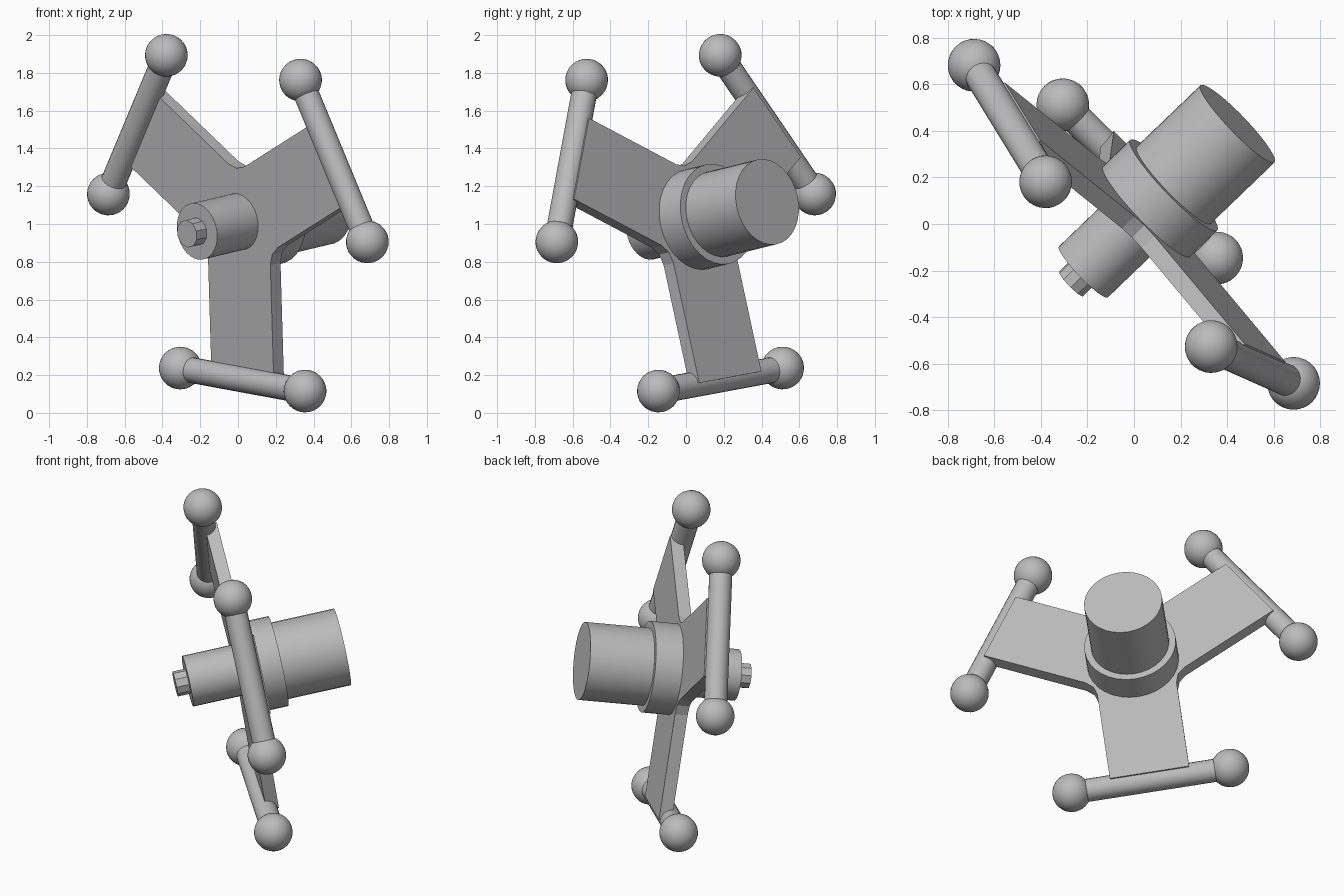
import bpy
import bmesh
from math import radians, sin, cos, pi
from mathutils import Matrix, Vector

cube = bpy.data.objects.get("Cube")
if cube:
    bpy.data.objects.remove(cube, do_unlink=True)

# Single grey finish
grey = bpy.data.materials.new("plain_grey")
grey.use_nodes = True
colour = (0.5, 0.5, 0.5, 1)
grey.diffuse_color = colour
grey.node_tree.nodes["Principled BSDF"].inputs["Base Color"].default_value = colour

# Tilted frame: Z is the shaft axis, Y points away from the lowest arm
axis = Vector((0.711, 0.683, 0.168)).normalized()
up = Vector((-0.029, -0.2105, 0.978))
up = (up - axis * up.dot(axis)).normalized()
side = up.cross(axis)
FRAME = Matrix.Translation((0, 0.003, 1.012)) @ Matrix((side, up, axis)).transposed().to_4x4()

ARM_REACH, ARM_HALF = 0.855, 0.235
BAR_HALF, BAR_RADIUS, BALL_RADIUS = 0.47, 0.068, 0.113


def finish(name, bm, matrix, smooth=True):
    bmesh.ops.recalc_face_normals(bm, faces=bm.faces)
    mesh = bpy.data.meshes.new(name)
    bm.to_mesh(mesh)
    bm.free()
    mesh.materials.append(grey)
    obj = bpy.data.objects.new(name, mesh)
    bpy.context.collection.objects.link(obj)
    obj.matrix_world = FRAME @ matrix
    if smooth:
        bpy.ops.object.select_all(action="DESELECT")
        obj.select_set(True)
        bpy.context.view_layer.objects.active = obj
        bpy.ops.object.shade_smooth_by_angle(angle=radians(35))
    return obj


def cylinder(name, radius, start, end, sides, matrix=Matrix(), smooth=True):
    bm = bmesh.new()
    bmesh.ops.create_cone(bm, cap_ends=True, segments=sides, radius1=radius, radius2=radius,
                          depth=end - start, matrix=Matrix.Translation((0, 0, (start + end) / 2)))
    return finish(name, bm, matrix, smooth)


def ball(name, matrix):
    bm = bmesh.new()
    bmesh.ops.create_uvsphere(bm, u_segments=32, v_segments=16, radius=BALL_RADIUS)
    return finish(name, bm, matrix)


# Three-armed plate with softened inner corners
bm = bmesh.new()
outline = []
for i in range(3):
    turn = Matrix.Rotation(i * 2 * pi / 3, 3, "Z")
    corner = 0.29
    for x, y in ((-ARM_HALF, -0.205), (-ARM_HALF, -ARM_REACH), (ARM_HALF, -ARM_REACH),
                 (ARM_HALF, -0.205), (corner * sin(pi / 3), -corner * cos(pi / 3))):
        outline.append(bm.verts.new(turn @ Vector((x, y, 0))))
face = bm.faces.new(outline)
back = bmesh.ops.extrude_face_region(bm, geom=[face])["geom"]
bmesh.ops.translate(bm, vec=(0, 0, 0.076), verts=[v for v in back if isinstance(v, bmesh.types.BMVert)])
finish("arm_plate", bm, Matrix(), smooth=False)

# Crossbar with a ball on each end, at the tip of every arm
for i, label in enumerate(("lower", "first_upper", "second_upper")):
    tip = Matrix.Rotation(i * 2 * pi / 3, 4, "Z") @ Matrix.Translation((0, -ARM_REACH, 0))
    cylinder(label + "_crossbar", BAR_RADIUS, -BAR_HALF, BAR_HALF, 20,
             tip @ Matrix.Rotation(pi / 2, 4, "Y"))
    for end, sign in (("start", -1), ("finish", 1)):
        ball(f"{label}_{end}_ball", tip @ Matrix.Translation((sign * BAR_HALF, 0, 0)))

# Hub stack along the shaft axis
cylinder("rear_drum", 0.23, 0.2, 0.625, 32)
cylinder("rear_flange", 0.27, 0.07, 0.24, 32)
cylinder("front_boss", 0.152, -0.305, 0.02, 32)
cylinder("front_stub", 0.075, -0.38, -0.28, 10, smooth=False)
